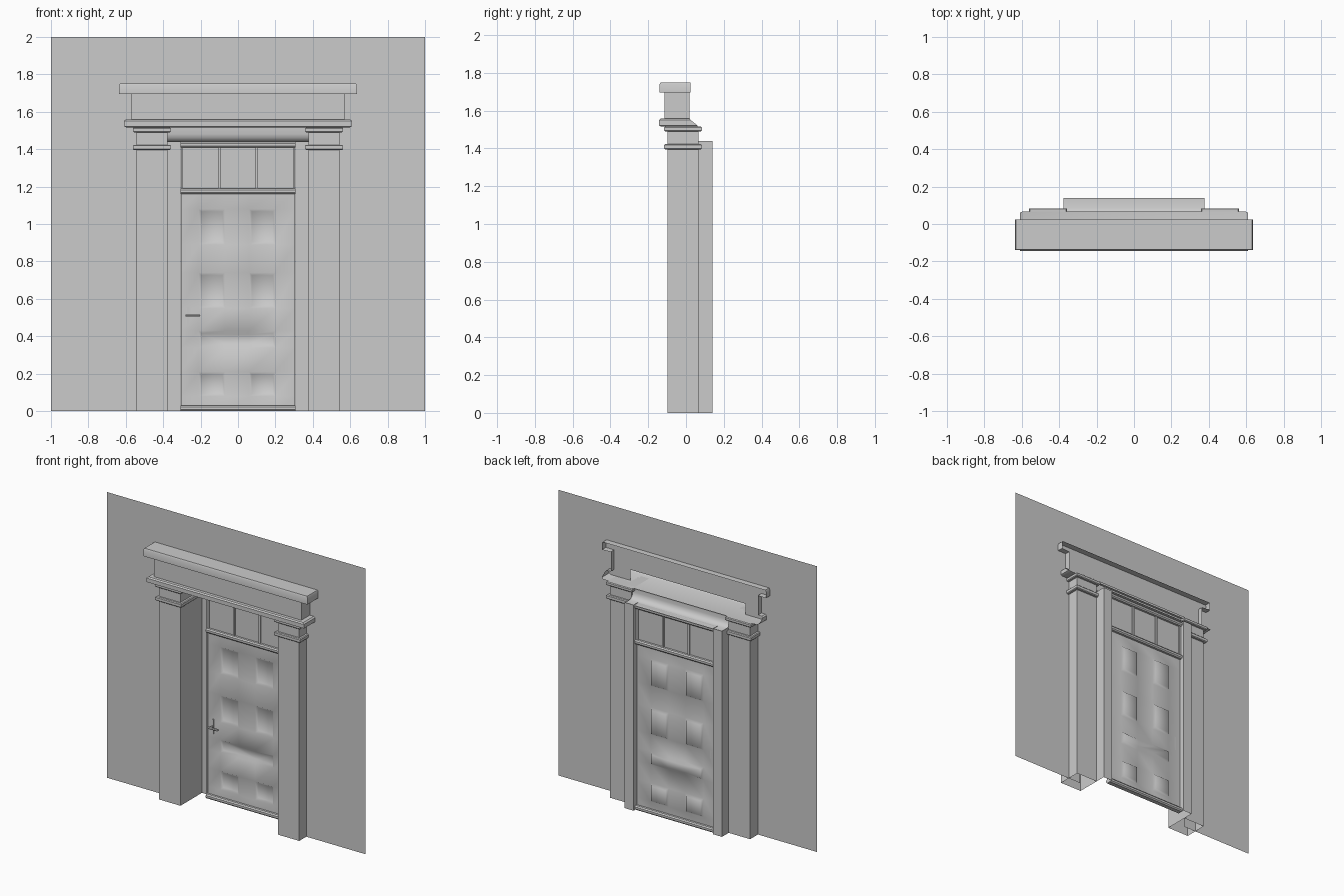
import bpy, bmesh
from mathutils import Vector

if "Cube" in bpy.data.objects:
    bpy.data.objects.remove(bpy.data.objects["Cube"])


def make(name, verts, faces, angle=0.6):
    me = bpy.data.meshes.new(name)
    me.from_pydata(verts, [], faces)
    ob = bpy.data.objects.new(name, me)
    bpy.context.collection.objects.link(ob)
    bpy.ops.object.select_all(action='DESELECT')
    ob.select_set(True)
    bpy.context.view_layer.objects.active = ob
    bpy.ops.object.shade_smooth_by_angle(angle=angle)
    return ob


def shell(name, levels, open_back=False, top=False, bottom=False):
    """Stack of rectangles (x0, x1, y0, y1, z) skinned from bottom to top."""
    verts, faces = [], []
    for x0, x1, y0, y1, z in levels:
        verts += [(x0, y1, z), (x0, y0, z), (x1, y0, z), (x1, y1, z)]
    for i in range(len(levels) - 1):
        a, b = i * 4, i * 4 + 4
        for j in range(3 if open_back else 4):
            k = (j + 1) % 4
            faces.append((a + j, a + k, b + k, b + j))
    if top:
        faces.append(tuple(range(len(verts) - 4, len(verts))))
    if bottom:
        faces.append((3, 2, 1, 0))
    return make(name, verts, faces)


def box(name, x0, x1, y0, y1, z0, z1):
    return shell(name, [(x0, x1, y0, y1, z0), (x0, x1, y0, y1, z1)], top=True, bottom=True)


def strip(name, a, b):
    """Ribbon between two matching point rows."""
    n = len(a)
    return make(name, a + b, [(i, i + 1, n + i + 1, n + i) for i in range(n - 1)])


# Wall sheet with the doorway cut out
W = -0.02
make("wall", [(x, W, z) for x, z in [(-1, 0), (-.445, 0), (-.445, 1.59), (.445, 1.59),
     (.445, 0), (1, 0), (1, 2), (-1, 2)]], [tuple(range(8))])

# Entablature: open-backed mouldings
def band(hx, front, back, z):
    return (-hx, hx, front, back, z)

shell("architrave", [band(.595, -.13, .067, 1.515), band(.61, -.143, .06, 1.522),
      band(.61, -.143, .025, 1.55), band(.60, -.135, .02, 1.558), band(.57, -.113, .018, 1.558)],
      open_back=True, bottom=True)
shell("frieze", [band(.57, -.113, .018, 1.558), band(.57, -.113, .018, 1.695)], open_back=True)
shell("cornice", [band(.57, -.113, .018, 1.695), band(.635, -.14, .023, 1.695),
      band(.635, -.14, .023, 1.74), band(.63, -.135, .023, 1.75)], open_back=True, top=True)

# Square columns with collar and capital, jambs beside them
for s, side in ((-1, "left"), (1, "right")):
    prof = [(0, 0), (0, 1.395), (.013, 1.395), (.018, 1.4), (.018, 1.418), (.013, 1.423),
            (0, 1.423), (0, 1.49), (.013, 1.49), (.018, 1.495), (.018, 1.51), (.013, 1.515)]
    c = s * .46
    shell(side + "_column", [(c - .083 - o, c + .083 + o, -.098 - o, .066 + o, z)
                             for o, z in prof], top=True)
    plan = [(.377, .066), (.377, .14), (.308, .14), (.308, .09)]
    if s > 0:
        plan.reverse()
    strip(side + "_jamb", [(s * x, y, 0) for x, y in plan], [(s * x, y, 1.44) for x, y in plan])

# Lintel above the door
lint = [(.14, 1.437), (.085, 1.437), (.068, 1.445), (.055, 1.46), (.05, 1.48), (.05, 1.515)]
strip("lintel", [(-.377, y, z) for y, z in lint], [(.377, y, z) for y, z in lint]).data.flip_normals()

# Panelled door leaf: grid of cells, panel cells sunk
D = .105
xs = [-.305, -.21, -.07, .06, .20, .305]
zs = [.0, .08, .21, .34, .43, .55, .74, .89, 1.08, 1.17]
n = len(xs)
door = make("door_leaf", [(x, D, z) for z in zs for x in xs],
            [(j * n + i, j * n + i + 1, j * n + n + i + 1, j * n + n + i)
             for j in range(len(zs) - 1) for i in range(n - 1)])
bm = bmesh.new()
bm.from_mesh(door.data)


def cells(zc, xc):
    return [f for f in bm.faces if abs(f.calc_center_median().z - zc) < .02
            and any(abs(f.calc_center_median().x - x) < .02 for x in xc)]


panels = []
for zc in (.145, .645, .985):
    panels += cells(zc, (-.14, .13))
panels += bmesh.ops.dissolve_faces(bm, faces=cells(.385, (-.14, -.005, .13)))["region"]
bmesh.ops.inset_individual(bm, faces=panels, thickness=.02, depth=-.014)
bm.to_mesh(door.data)
bm.free()

# Rails, transom bars and glass
for name, z0, z1 in (("bottom_rail", 0, .03), ("transom_rail", 1.16, 1.19), ("top_rail", 1.408, 1.437)):
    shell(name, [(-.308, .308, .09, .12, z0), (-.308, .308, .083, .127, z0 + .008),
                 (-.308, .308, .083, .127, z1 - .008), (-.308, .308, .09, .12, z1)],
          top=True, bottom=True)
for i, x in enumerate((-.299, -.1, .1, .299)):
    box("transom_bar_%d" % i, x - .006, x + .006, .095, .115, 1.19, 1.41)
make("transom_glass", [(-.3, D, 1.18), (.3, D, 1.18), (.3, D, 1.42), (-.3, D, 1.42)], [(0, 1, 2, 3)])

# Lever handle
box("handle_plate", -.272, -.258, .099, D, .46, .56)
box("handle_spindle", -.27, -.26, .07, D, .505, .515)
shell("handle_lever", [(-.28, -.205, .062, .074, .505), (-.28, -.2, .06, .074, .51),
      (-.28, -.205, .062, .074, .517)], top=True, bottom=True)
